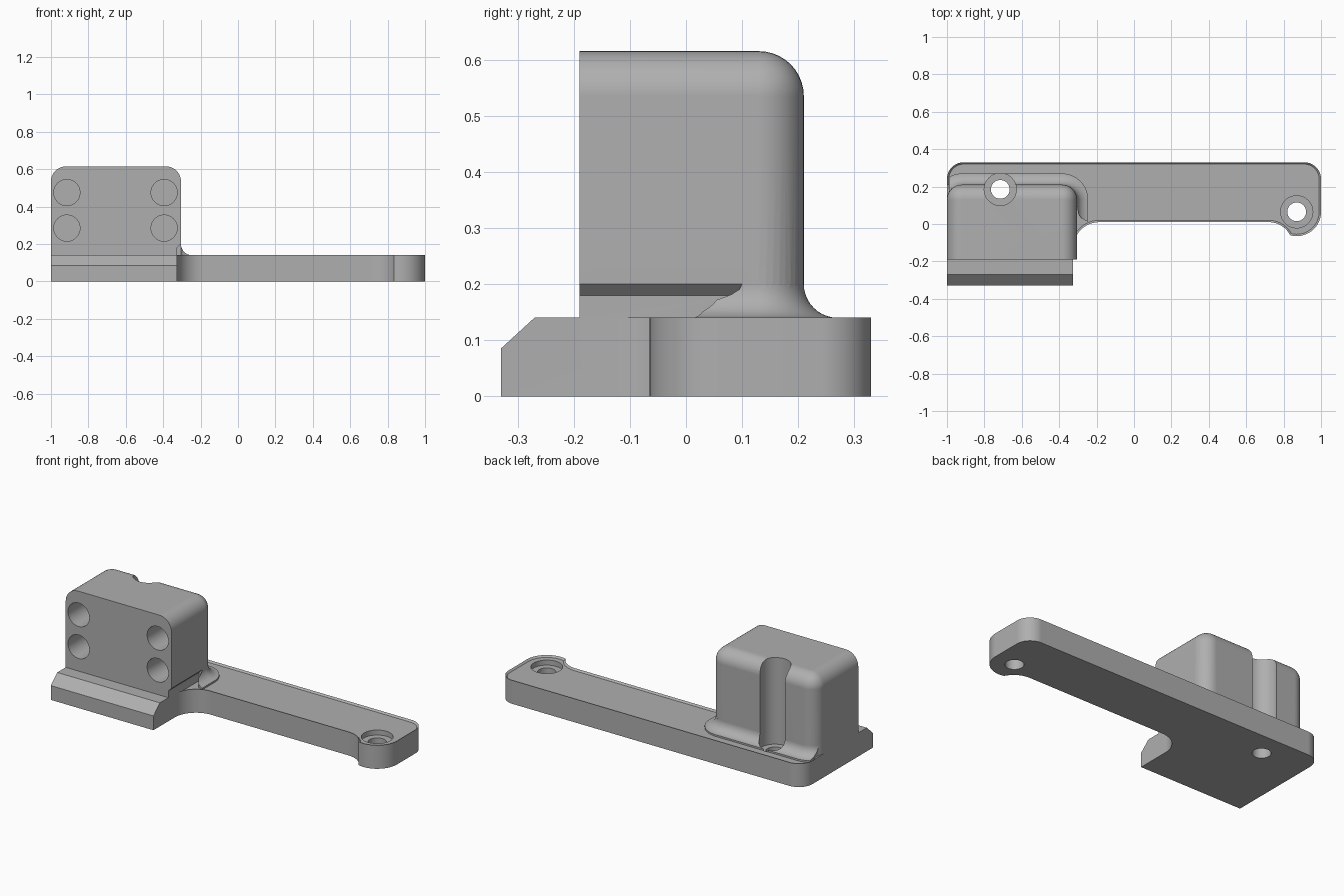
import bpy, bmesh
from math import sin, cos, radians, pi
from mathutils import Matrix

if "Cube" in bpy.data.objects:
    bpy.data.objects.remove(bpy.data.objects["Cube"])

gray = bpy.data.materials.new("plain gray")
gray.use_nodes = True
COLOR = (0.43, 0.43, 0.43, 1)
gray.diffuse_color = COLOR
gray.node_tree.nodes["Principled BSDF"].inputs["Base Color"].default_value = COLOR


def finish(bm, name):
    bmesh.ops.recalc_face_normals(bm, faces=bm.faces[:])
    mesh = bpy.data.meshes.new(name)
    bm.to_mesh(mesh)
    bm.free()
    mesh.materials.append(gray)
    obj = bpy.data.objects.new(name, mesh)
    bpy.context.collection.objects.link(obj)
    return obj


def loft(rings):
    """Closed solid through rings that share one point count."""
    bm = bmesh.new()
    rows = [[bm.verts.new(p) for p in ring] for ring in rings]
    n = len(rows[0])
    for a, b in zip(rows, rows[1:]):
        for i in range(n):
            j = (i + 1) % n
            bm.faces.new((a[i], a[j], b[j], b[i]))
    bm.faces.new(rows[0][::-1])
    top = bm.faces.new(rows[-1])
    return bm, top


def prism(name, points, lo, hi, axis="z"):
    place = {"x": lambda p, h: (h, *p),
             "y": lambda p, h: (p[0], h, p[1]),
             "z": lambda p, h: (*p, h)}[axis]
    bm, _ = loft([[place(p, h) for p in points] for h in (lo, hi)])
    return finish(bm, name)


def arc(cx, cy, r, start, end, steps=14):
    angles = [radians(start + (end - start) * i / steps) for i in range(steps + 1)]
    return [(cx + r * cos(a), cy + r * sin(a)) for a in angles]


def circle(cx, cy, r, steps=48):
    return arc(cx, cy, r, 0, 360 * (1 - 1 / steps), steps - 1)


def combine(target, other, operation):
    mod = target.modifiers.new("combine", "BOOLEAN")
    mod.operation, mod.solver, mod.object = operation, "EXACT", other
    bpy.context.view_layer.objects.active = target
    bpy.ops.object.modifier_apply(modifier=mod.name)
    bpy.data.objects.remove(other)


# Long plate with a rounded ear and a chamfered top rim
T = 0.14
outline = [(-1, -0.13)]
outline += arc(-0.185, -0.13, 0.14, 180, 90)
outline += arc(0.72, -0.12, 0.13, 90, 27.5)
outline += arc(0.87, 0.065, 0.13, 254.4, 360)[1:]
outline += arc(0.91, 0.24, 0.09, 0, 90)
outline += arc(-0.91, 0.24, 0.09, 90, 180)
bm, top = loft([[(x, y, z) for x, y in outline] for z in (0, T)])
rim = list(top.verts)
bmesh.ops.recalc_face_normals(bm, faces=bm.faces[:])
bmesh.ops.inset_region(bm, faces=[top], thickness=0.01, use_even_offset=True)
for v in rim:
    v.co.z = T - 0.01
bracket = finish(bm, "mounting_bracket")

# Foot with a sloped front edge
foot = prism("foot", [(-0.33, 0), (-0.33, 0.085), (-0.27, T), (0.21, T), (0.21, 0)],
             -1, -0.325, "x")

# Clamp block, rounded on its top and rear edges
X0, X1, Y0, Y1, TOP, R = -1, -0.305, -0.19, 0.21, 0.615, 0.08
bm = bmesh.new()
bmesh.ops.create_cube(bm, size=1, matrix=Matrix.Translation(
    ((X0 + X1) / 2, (Y0 + Y1) / 2, (0.05 + TOP) / 2))
    @ Matrix.Diagonal((X1 - X0, Y1 - Y0, TOP - 0.05, 1)))
rounded = []
for e in bm.edges:
    mid = (e.verts[0].co + e.verts[1].co) / 2
    at_top, at_back = mid.z > TOP - 0.01, mid.y > Y1 - 0.01
    at_front, at_base = mid.y < Y0 + 0.01, mid.z < 0.06
    if (at_top and not at_front) or (at_back and not at_base):
        rounded.append(e)
bmesh.ops.bevel(bm, geom=rounded, offset=R, offset_type="OFFSET",
                segments=10, profile=0.5, affect="EDGES")
block = finish(bm, "clamp_block")

# Undercut beneath the overhanging side of the block
undercut = prism("undercut", [(-0.325, 0.01), (-0.325, 0.18), (-0.305, 0.2),
                              (-0.2, 0.3), (-0.2, 0.01)], -0.3, 0.1, "y")
combine(block, undercut, "DIFFERENCE")

# Concave fillet where the block meets the plate
F = 0.06


def skirt_ring(o, z):
    ring = [(X0 - o, -0.1), (X1 + o, -0.1)]
    ring += arc(X1 - R, Y1 - R, R + o, 0, 90)
    ring += arc(X0 + R, Y1 - R, R + o, 90, 180)
    return [(x, y, z) for x, y in ring]


rings = [skirt_ring(F, 0.05)]
for i in range(10, -1, -1):
    t = i / 10 * pi / 2
    rings.append(skirt_ring(F - F * cos(t), T + F - F * sin(t)))
bm, _ = loft(rings)
fillet = finish(bm, "base_fillet")
limit = prism("fillet_limit", [(-0.99, 0.05), (-0.4, 0.05), (-0.33, 0.1), (-0.305, 0.1),
                               (-0.298, 0.055), (-0.28, 0.03), (-0.245, 0.012),
                               (-0.1, 0.012), (-0.1, 0.31), (-0.99, 0.31)], 0.02, 0.3)
combine(fillet, limit, "INTERSECT")

for part in (foot, block, fillet):
    combine(bracket, part, "UNION")

# Counterbored screw holes; the left one grooves the back of the block
for x, y in ((-0.715, 0.185), (0.87, 0.065)):
    combine(bracket, prism("screw_hole", circle(x, y, 0.05), -0.1, 0.2), "DIFFERENCE")
    combine(bracket, prism("counterbore", circle(x, y, 0.086), 0.1, 0.8), "DIFFERENCE")

# Four blind holes in the front face
for x in (-0.915, -0.395):
    for z in (0.285, 0.475):
        combine(bracket, prism("front_hole", circle(x, z, 0.07), -0.3, 0.06, "y"),
                "DIFFERENCE")

# Smooth the curved surfaces and keep the flats even
bpy.ops.object.select_all(action="DESELECT")
bracket.select_set(True)
bpy.context.view_layer.objects.active = bracket
bpy.ops.object.shade_smooth_by_angle(angle=radians(25))
weighted = bracket.modifiers.new("even_normals", "WEIGHTED_NORMAL")
weighted.keep_sharp = True
